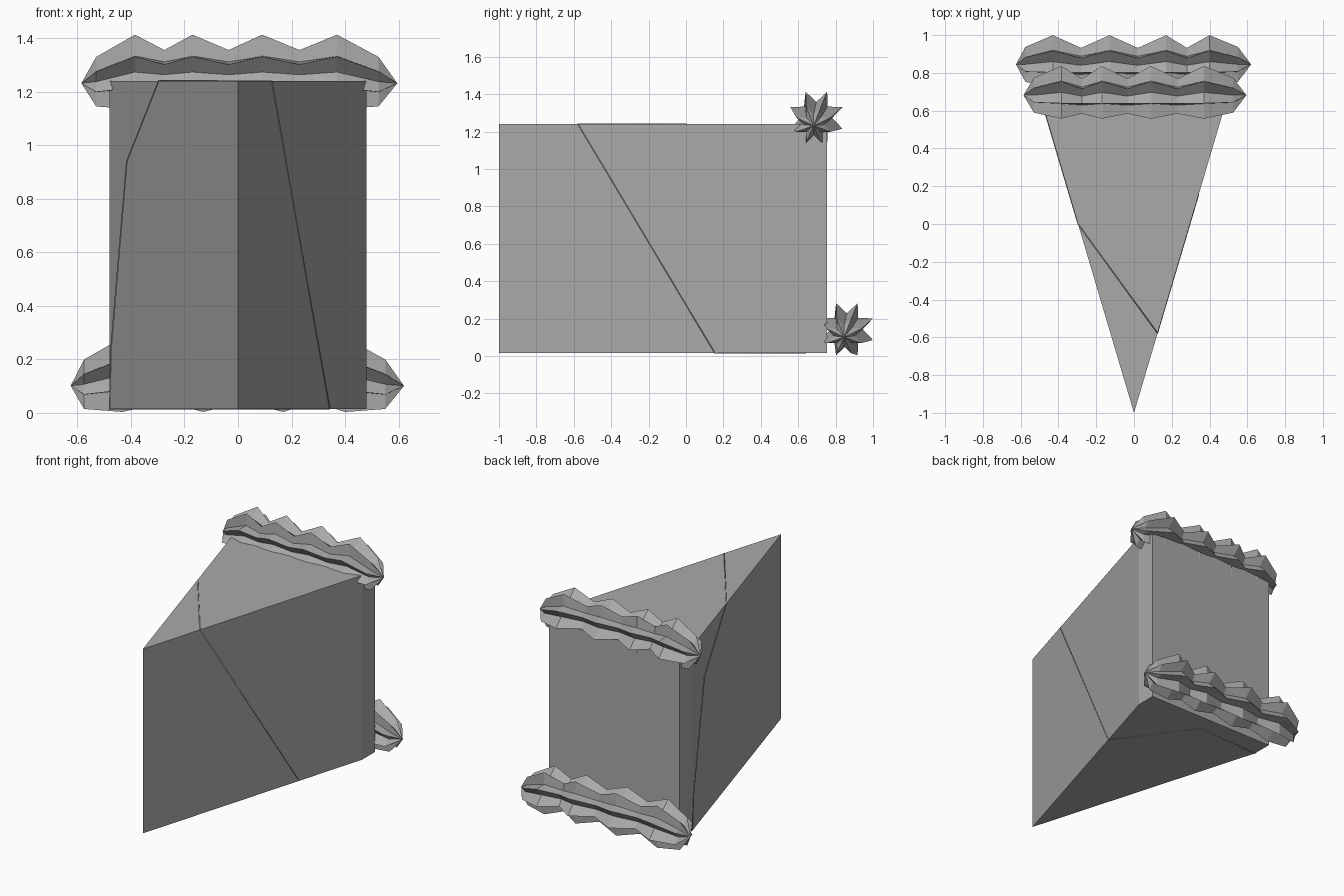
import bpy, bmesh, math
from mathutils import Vector

cube = bpy.data.objects.get("Cube")
if cube:
    bpy.data.objects.remove(cube, do_unlink=True)

grey = bpy.data.materials.new("plain grey")
grey.use_nodes = True
shade = (0.4, 0.4, 0.4, 1)
grey.diffuse_color = shade
grey.node_tree.nodes["Principled BSDF"].inputs["Base Color"].default_value = shade

BOTTOM, TOP = 0.015, 1.24


def finish(bm, name):
    bmesh.ops.recalc_face_normals(bm, faces=bm.faces)
    mesh = bpy.data.meshes.new(name)
    bm.to_mesh(mesh)
    bm.free()
    mesh.materials.append(grey)
    obj = bpy.data.objects.new(name, mesh)
    bpy.context.collection.objects.link(obj)
    return obj


# Wedge body: a five-sided outline pulled straight up
outline = [(0, -1), (0.48, 0.62), (0.48, 0.755), (-0.48, 0.755), (-0.48, 0.62)]
bm = bmesh.new()
base = bm.faces.new([bm.verts.new((x, y, BOTTOM)) for x, y in outline])
grown = bmesh.ops.extrude_face_region(bm, geom=[base])["geom"]
top_verts = [v for v in grown if isinstance(v, bmesh.types.BMVert)]
bmesh.ops.translate(bm, vec=(0, 0, TOP - BOTTOM), verts=top_verts)
finish(bm, "cake_slice")


# Piped icing: eight-pointed star rings, swelling and narrowing along x
def piping(name, y, z, tips, rings):
    bm = bmesh.new()
    loops = []
    for x, kind in rings:
        if kind == "peak":
            outer, inner, dy, dz = 0.151, 0.085, 0, 0
        elif kind == "valley":
            outer, inner, dy, dz = 0.1, 0.068, -0.02, -0.01
        else:
            outer, inner, dy, dz = 0.1, 0.055, -0.015, -0.036
        loop = []
        for k in range(16):
            r = inner if k % 2 else outer
            a = math.pi / 8 * (k + 1)
            loop.append(bm.verts.new((x, y + dy + r * math.cos(a),
                                      z + dz + r * math.sin(a))))
        loops.append(loop)
    for a, b in zip(loops, loops[1:]):
        for k in range(16):
            n = (k + 1) % 16
            bm.faces.new((a[k], a[n], b[n], b[k]))
    # Pointed ends
    for x, loop in zip(tips, (loops[0], loops[-1])):
        point = bm.verts.new((x, y - 0.015, z - 0.042))
        for k in range(16):
            bm.faces.new((loop[k], loop[(k + 1) % 16], point))
    finish(bm, name)


def ring_list(xs):
    last = len(xs) - 1
    return [(x, "end" if i in (0, last) else "peak" if i % 2 else "valley")
            for i, x in enumerate(xs)]


piping("top_icing", 0.697, 1.273, (-0.585, 0.595),
       ring_list([-0.53, -0.385, -0.275, -0.17, -0.035, 0.09, 0.23, 0.37, 0.525]))
piping("bottom_icing", 0.86, 0.143, (-0.625, 0.62),
       ring_list([-0.575, -0.43, -0.28, -0.13, 0.02, 0.17, 0.28, 0.4, 0.55]))

# Fine seam running round the slice
path = [(-0.296, 0, TOP), (0.125, -0.578, TOP), (0.342, 0.155, BOTTOM),
        (-0.012, 0.64, BOTTOM), (-0.48, 0.62, BOTTOM),
        (-0.473, 0.597, 0.25), (-0.415, 0.4, 0.94)]
curve = bpy.data.curves.new("seam", "CURVE")
curve.dimensions = "3D"
curve.bevel_depth = 0.003
curve.bevel_resolution = 0
spline = curve.splines.new("POLY")
spline.points.add(len(path) - 1)
for point, co in zip(spline.points, path):
    point.co = (*co, 1)
spline.use_cyclic_u = True
curve.materials.append(grey)
bpy.context.collection.objects.link(bpy.data.objects.new("seam", curve))
